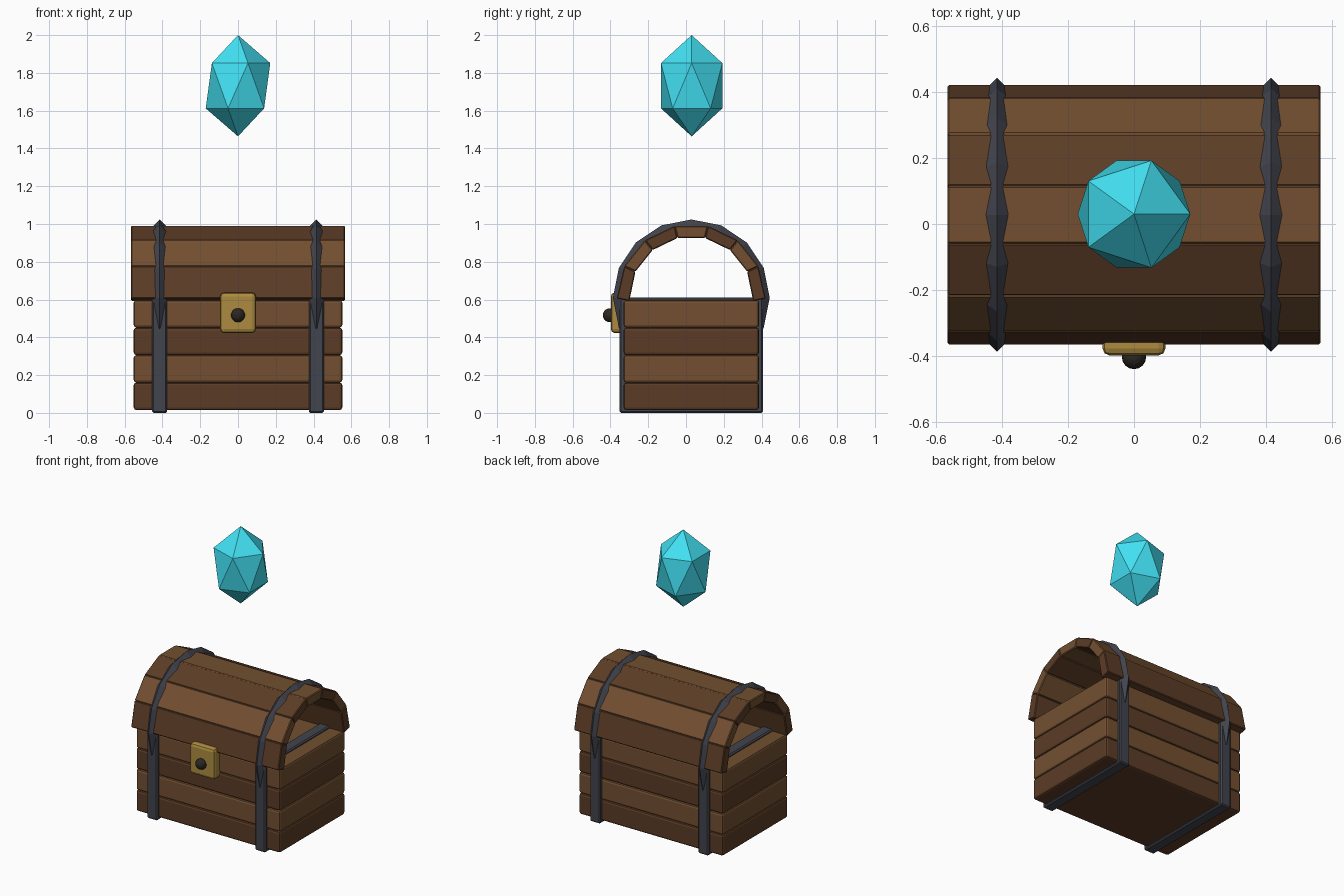
import bpy, bmesh
from math import sin, cos, pi

if "Cube" in bpy.data.objects:
    bpy.data.objects.remove(bpy.data.objects["Cube"])

CY = 0.028      # depth centre of the chest
LID_Z = 0.606   # centre of the lid arch


def material(name, rgb):
    m = bpy.data.materials.new(name)
    m.diffuse_color = (*rgb, 1)
    m.use_nodes = True
    m.node_tree.nodes["Principled BSDF"].inputs["Base Color"].default_value = m.diffuse_color
    return m


light_wood = material("light_wood", (0.17, 0.078, 0.03))
dark_wood = material("dark_wood", (0.105, 0.045, 0.019))
iron = material("iron", (0.055, 0.058, 0.075))
brass = material("brass", (0.42, 0.26, 0.05))
black = material("black", (0.025, 0.02, 0.015))
crystal = material("crystal", (0.055, 0.75, 0.9))


def finish(ob, name, mat, bevel=0, segments=1):
    ob.name = name
    ob.data.materials.append(mat)
    if bevel:
        b = ob.modifiers.new("bevel", 'BEVEL')
        b.width, b.segments = bevel, segments
    return ob


def box(name, lo, hi, mat, bevel=0, segments=1):
    bpy.ops.mesh.primitive_cube_add(size=1, location=[(a + b) / 2 for a, b in zip(lo, hi)])
    ob = bpy.context.object
    ob.scale = [b - a for a, b in zip(lo, hi)]
    bpy.ops.object.transform_apply(location=False, rotation=False, scale=True)
    return finish(ob, name, mat, bevel, segments)


def prism(name, profile, half_x, mat, bevel):
    # extrude a (y, z) profile along x
    bm = bmesh.new()
    face = bm.faces.new([bm.verts.new((-half_x, y, z)) for y, z in profile])
    ext = bmesh.ops.extrude_face_region(bm, geom=[face])
    bmesh.ops.translate(bm, vec=(2 * half_x, 0, 0),
                        verts=[v for v in ext["geom"] if isinstance(v, bmesh.types.BMVert)])
    bmesh.ops.recalc_face_normals(bm, faces=bm.faces)
    me = bpy.data.meshes.new(name)
    bm.to_mesh(me)
    bm.free()
    ob = bpy.data.objects.new(name, me)
    bpy.context.collection.objects.link(ob)
    return finish(ob, name, mat, bevel)


# body: four stacked plank layers
for i in range(4):
    z = 0.015 + 0.1455 * i
    box(f"body_plank_{i + 1}", (-0.552, CY - 0.358, z), (0.552, CY + 0.358, z + 0.1455),
        light_wood if i % 2 else dark_wood, 0.014, 2)

# lid: seven planks around a half circle
R_OUT, R_IN, N = 0.394, 0.328, 7
for i in range(N):
    a, b = pi * i / N, pi * (i + 1) / N
    profile = [(CY - r * cos(t), LID_Z + r * sin(t))
               for r, t in ((R_OUT, a), (R_OUT, b), (R_IN, b), (R_IN, a))]
    if i in (0, N - 1):  # lower edge square to the plank
        k = 3 if i == 0 else 2
        profile[k] = (profile[k][0], LID_Z - 0.014)
    prism(f"lid_plank_{i + 1}", profile, 0.566, light_wood if i % 2 else dark_wood, 0.005)

# iron straps around the body, hoops over the lid
for side, x in (("left", -0.415), ("right", 0.415)):
    box(f"{side}_body_strap", (x - 0.04, CY - 0.379, 0), (x + 0.04, CY + 0.379, 0.611), iron, 0.008)
    bpy.ops.mesh.primitive_torus_add(major_radius=0.38, minor_radius=0.035, major_segments=16,
                                     minor_segments=4, location=(x, CY, 0.609),
                                     rotation=(0, pi / 2, 0))
    finish(bpy.context.object, f"{side}_lid_hoop", iron)

# lock plate and round keyhole stud
box("lock_plate", (-0.095, -0.398, 0.423), (0.095, -0.32, 0.637), brass, 0.02, 2)
bpy.ops.mesh.primitive_uv_sphere_add(segments=16, ring_count=10, radius=0.037,
                                     location=(0, -0.403, 0.517))
finish(bpy.context.object, "keyhole_stud", black)

# floating gem
bpy.ops.mesh.primitive_ico_sphere_add(subdivisions=1, radius=1, location=(0, CY + 0.002, 1.732))
gem = bpy.context.object
gem.scale = (0.191, 0.191, 0.268)
finish(gem, "floating_gem", crystal)
